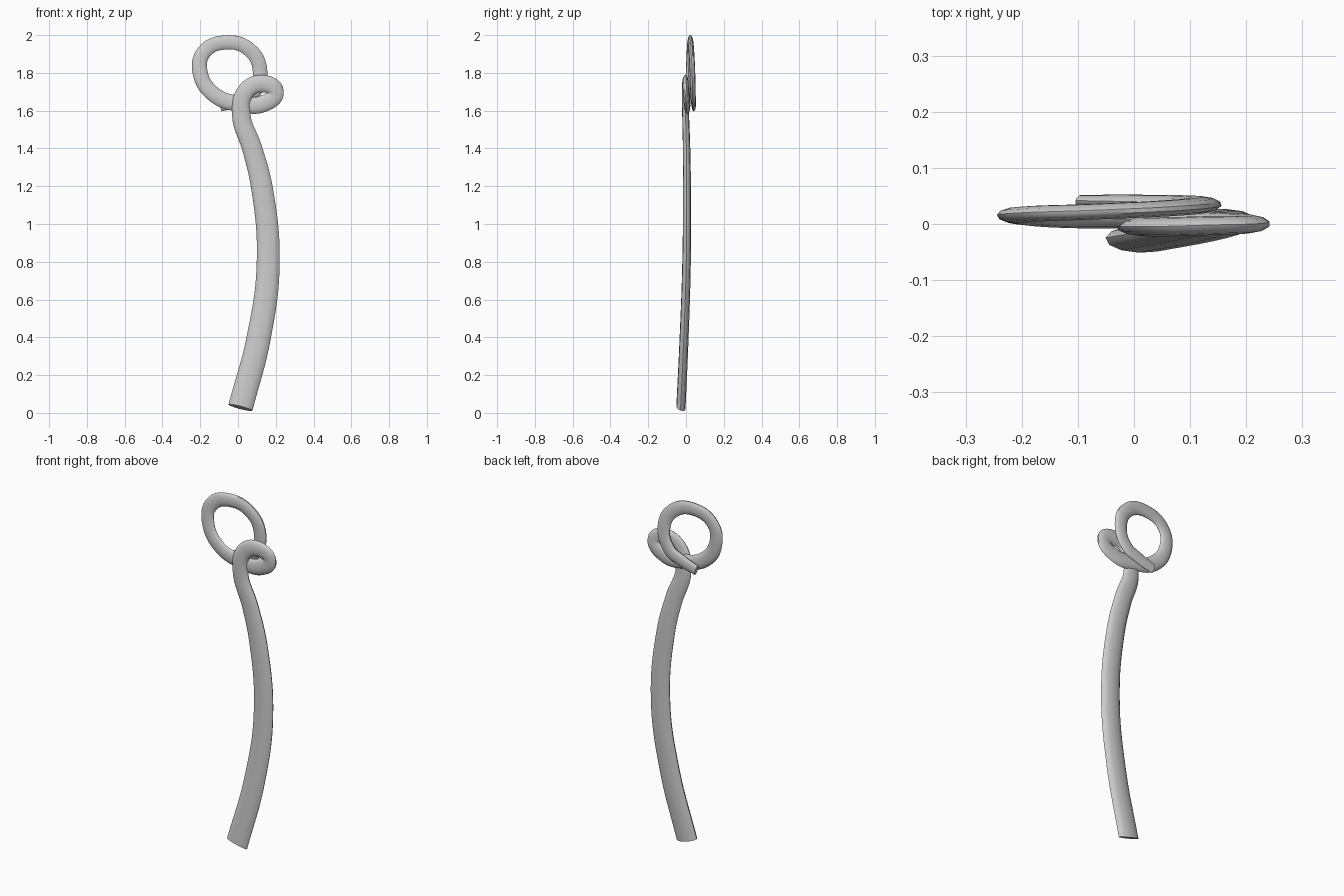
import bpy
import math

cube = bpy.data.objects.get("Cube")
if cube:
    bpy.data.objects.remove(cube, do_unlink=True)

FLATTEN = 0.37  # depth of the cord relative to its width

grey = bpy.data.materials.new("light grey")
grey.use_nodes = True
color = (0.6, 0.6, 0.6, 1)
grey.diffuse_color = color
grey.node_tree.nodes["Principled BSDF"].inputs["Base Color"].default_value = color

# Stem: x, y, z, radius
stem = [
    (0.013, -0.027, 0.028, 0.066), (0.11, -0.010, 0.40, 0.064),
    (0.16, 0.003, 0.80, 0.061), (0.125, 0.005, 1.20, 0.057),
    (0.075, 0.003, 1.40, 0.053), (0.017, -0.002, 1.58, 0.049),
]
# Small knot loop, turning clockwise and passing behind the stem
knot = [
    (0.04, -0.005, 1.70, 0.046), (0.13, -0.003, 1.743, 0.046),
    (0.20, 0.0, 1.70, 0.043), (0.13, 0.005, 1.636, 0.045),
    (0.02, 0.008, 1.635, 0.043),
]


# Large ring ending in a tail behind the knot
def ring_point(angle, y):
    a = math.radians(angle)
    cx, cz = -0.045, 1.80
    return (cx + 0.162 * math.cos(a), y, cz + 0.162 * math.sin(a), 0.039)


ring = [(-0.12, 0.008, 1.68, 0.041), (-0.20, 0.014, 1.80, 0.040),
        (-0.18, 0.018, 1.91, 0.039), (-0.07, 0.022, 1.961, 0.038)]
ring += [ring_point(a, y) for a, y in ((50, 0.028), (5, 0.034), (-40, 0.037))]
ring += [(0.0, 0.039, 1.655, 0.036), (-0.095, 0.041, 1.625, 0.03)]

# Sweep one round cord along the path, then flatten its depth
path = stem + knot + ring
curve = bpy.data.curves.new("knotted_cord", "CURVE")
curve.dimensions = "3D"
curve.resolution_u = 8
curve.bevel_depth = 1
curve.bevel_resolution = 4
curve.use_fill_caps = True
spline = curve.splines.new("BEZIER")
spline.bezier_points.add(len(path) - 1)
for p, (x, y, z, r) in zip(spline.bezier_points, path):
    p.co = (x, y / FLATTEN, z)
    p.radius = r
    p.handle_left_type = p.handle_right_type = "AUTO"

cord = bpy.data.objects.new("knotted_cord", curve)
bpy.context.collection.objects.link(cord)
curve.materials.append(grey)
cord.scale.y = FLATTEN

bpy.ops.object.select_all(action="DESELECT")
cord.select_set(True)
bpy.context.view_layer.objects.active = cord
bpy.ops.object.convert(target="MESH")
bpy.ops.object.transform_apply(location=False, rotation=False, scale=True)
bpy.ops.object.shade_smooth_by_angle(angle=math.radians(50))
